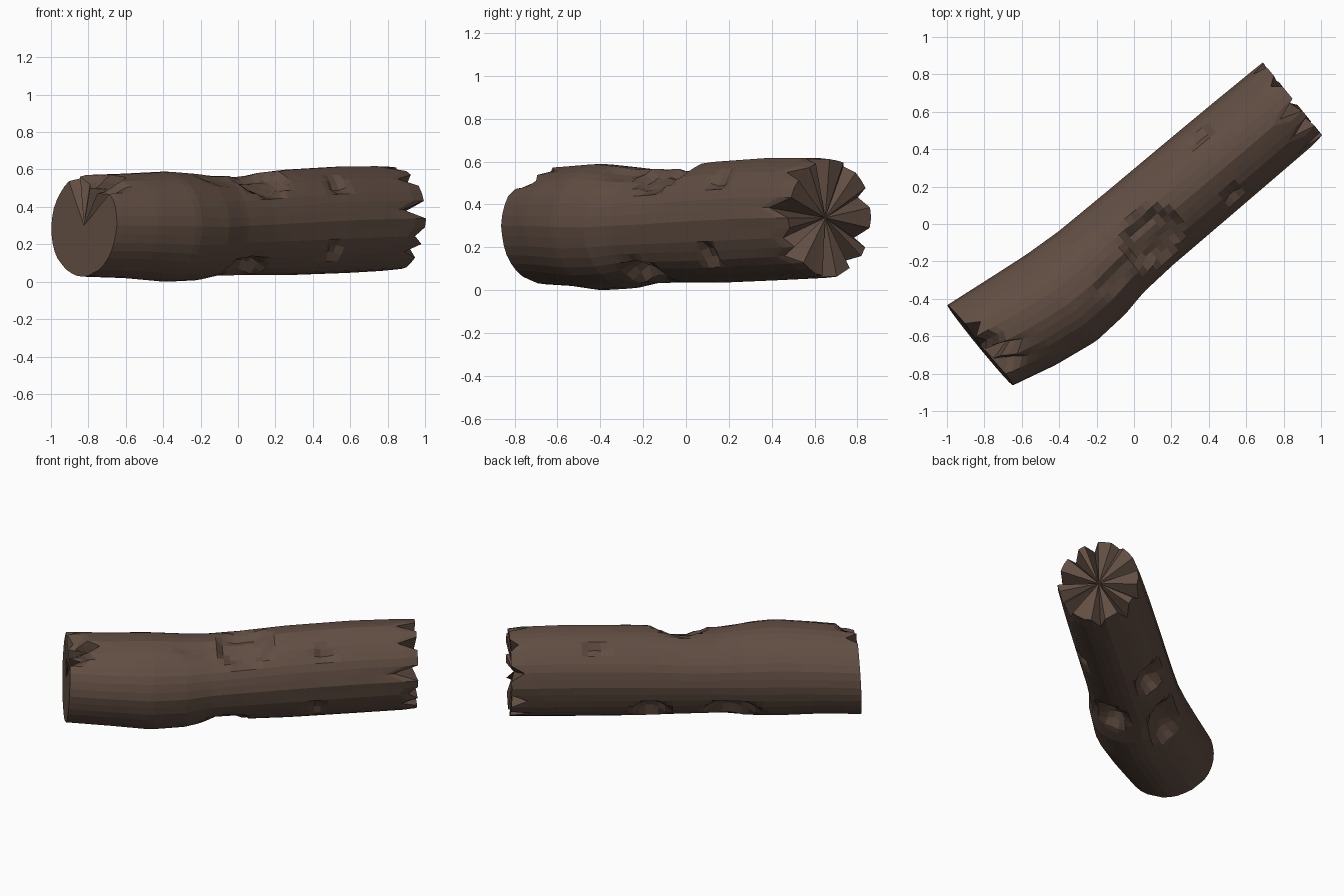
import bpy, bmesh, math, random
from mathutils import Vector

if "Cube" in bpy.data.objects:
    bpy.data.objects.remove(bpy.data.objects["Cube"])

random.seed(4)
AX, SIDE = Vector((0.775, 0.632, 0)), Vector((-0.632, 0.775, 0))
SIDES, STEPS = 36, 54
START, END = -1.047, 1.08

# profile along the trunk: station, back edge, front edge, bottom, top
PROFILE = [
    (-1.047, .297, -.258, .03, .575), (-.80, .267, -.318, .022, .583),
    (-.55, .238, -.356, .002, .594), (-.34, .225, -.342, .01, .58),
    (-.19, .225, -.313, .035, .568), (.016, .226, -.299, .038, .578),
    (.30, .229, -.292, .037, .604), (.70, .232, -.282, .048, .622),
    (1.0, .232, -.274, .058, .622), (1.08, .231, -.264, .064, .616)]

# hollows in the bark: station, angle, half length, half angle, depth, wall steepness
DENTS = [
    (.03, 111, .18, 35, .052, 4),       # big knot hole on top
    (-.27, 112, .15, 14, .018, 2),      # shallow scar beside it
    (.51, 138, .07, 11, .03, 3), (.46, 216, .065, 10, .03, 3),
    (.56, 50, .08, 10, .025, 2.5),
    (.23, 314, .14, 24, .075, 2), (-.27, 314, .2, 26, .075, 2),
    (-.09, 242, .14, 24, .07, 2),
    (-1.06, 110, .13, 32, .07, 2)]      # broken lip at the cut end

# splinter notches in the broken end: angle -> depth along the trunk
NOTCHES = {20: .08, 60: .05, 100: .12, 130: .12, 170: .15,
           200: .06, 220: .10, 270: .08, 310: .12, 340: .10}
# teeth in the cut end
TEETH = {70: .07, 90: .03, 110: .12, 130: .07}


def section(s):
    for a, b in zip(PROFILE, PROFILE[1:]):
        if s <= b[0] + 1e-6:
            t = max(0, min(1, (s - a[0]) / (b[0] - a[0])))
            return [a[i] + (b[i] - a[i]) * t for i in range(1, 5)]
    return PROFILE[-1][1:]


def dent_depth(s, ang):
    deepest = 0
    for ds, da, hs, ha, depth, steep in DENTS:
        off = (ang - da + 180) % 360 - 180
        d = math.hypot((s - ds) / hs, off / ha)
        deepest = max(deepest, depth * max(0, min(1, (1 - d) * steep)))
    return deepest


def build_log():
    bm = bmesh.new()
    # lengthwise bark ridges that drift between two patterns along the trunk
    bark_a = [random.uniform(-.006, .004) for _ in range(SIDES)]
    bark_b = [random.uniform(-.006, .004) for _ in range(SIDES)]
    rings = []
    for i in range(STEPS + 1):
        f = i / STEPS
        s0 = START + (END - START) * f
        back, front, low, high = section(s0)
        ring = []
        for k in range(SIDES):
            deg = k * 360 / SIDES
            a = math.radians(deg)
            depth = dent_depth(s0, deg)
            if depth > .02:
                depth += random.uniform(-.003, .003)
            depth -= bark_a[k] * (1 - f) * .6 + bark_b[k] * f
            o = (back + front) / 2 + ((back - front) / 2 - depth) * math.cos(a)
            z = (low + high) / 2 + ((high - low) / 2 - depth) * math.sin(a)
            s = s0
            if s0 > .75:        # pull rim back between splinters
                s -= NOTCHES.get(round(deg), 0) * (s0 - .75) / (END - .75)
            if s0 < -.75:       # teeth, with the cut leaning slightly
                s += (TEETH.get(round(deg), 0) + .012 * math.sin(a)) * (-.75 - s0) / .297
            p = AX * s + SIDE * o
            ring.append(bm.verts.new((p.x, p.y, z)))
        rings.append(ring)
    for r0, r1 in zip(rings, rings[1:]):
        for k in range(SIDES):
            j = (k + 1) % SIDES
            bm.faces.new((r0[k], r0[j], r1[j], r1[k]))
    # fan caps, leaving the heartwood centre in place
    for ring, s in ((rings[0], START), (rings[-1], END - .03)):
        back, front, low, high = section(s)
        p = AX * s + SIDE * ((back + front) / 2)
        c = bm.verts.new((p.x, p.y, (low + high) / 2))
        for k in range(SIDES):
            bm.faces.new((ring[k], ring[(k + 1) % SIDES], c))
    bmesh.ops.recalc_face_normals(bm, faces=bm.faces)
    # rest on the ground
    bottom = min(v.co.z for v in bm.verts)
    for v in bm.verts:
        v.co.z -= bottom
    mesh = bpy.data.meshes.new("log")
    bm.to_mesh(mesh)
    bm.free()
    return mesh


log = bpy.data.objects.new("log", build_log())
bpy.context.collection.objects.link(log)
wood = bpy.data.materials.new("bark_brown")
wood.diffuse_color = (.12, .076, .056, 1)
wood.use_nodes = True
wood.node_tree.nodes["Principled BSDF"].inputs["Base Color"].default_value = wood.diffuse_color
log.data.materials.append(wood)
